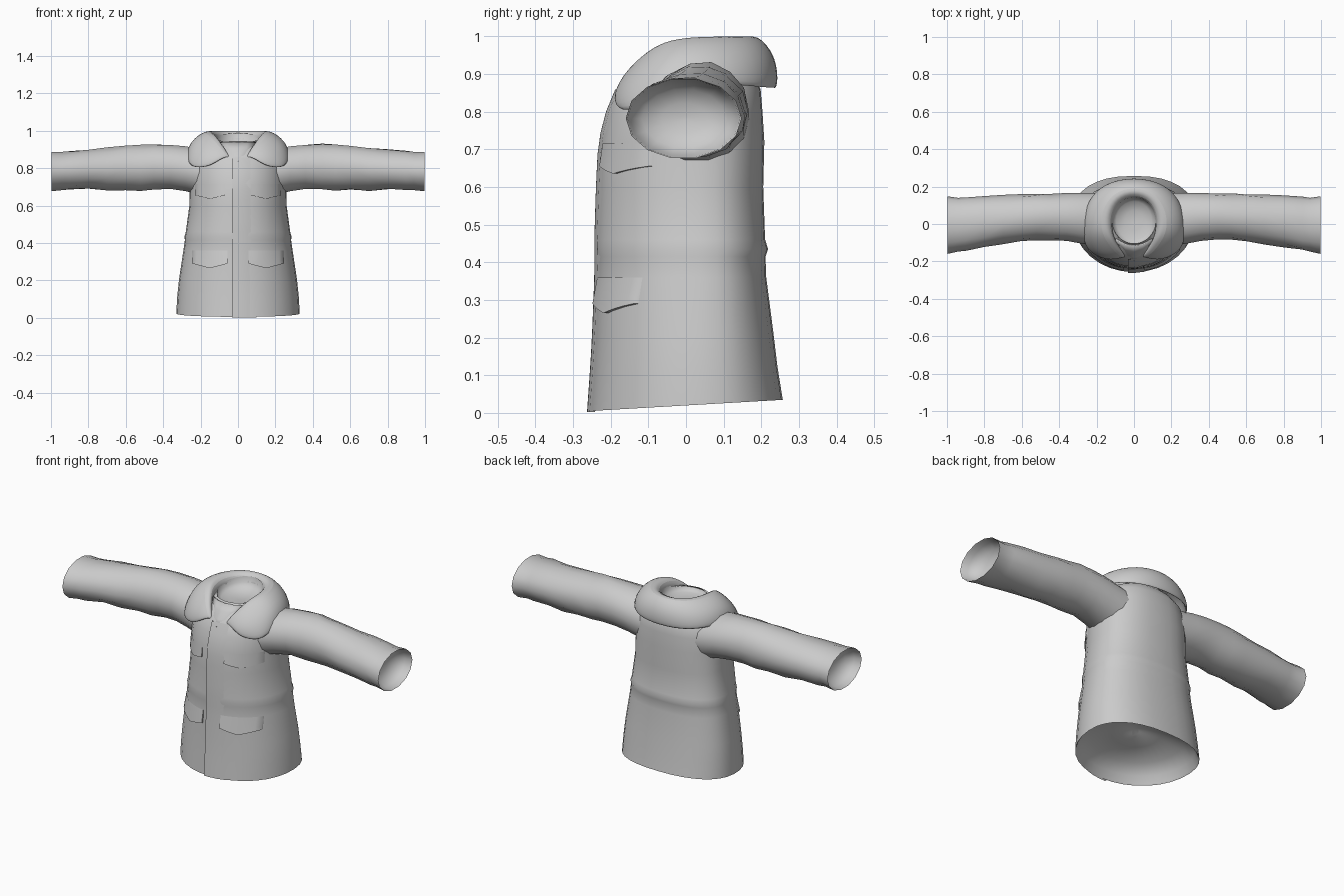
import bpy, bmesh, math, random

if "Cube" in bpy.data.objects:
    bpy.data.objects.remove(bpy.data.objects["Cube"])

random.seed(4)
cloth = bpy.data.materials.new("grey_cloth")
cloth.diffuse_color = (0.6, 0.6, 0.6, 1)
cloth.use_nodes = True
cloth.node_tree.nodes["Principled BSDF"].inputs["Base Color"].default_value = cloth.diffuse_color

# Torso profile: height, half width, front y, back y, y of the widest point
TORSO = [(0.005, .33, -.257, .257, .04), (0.10, .325, -.25, .243, .04), (0.20, .315, -.244, .232, .04),
         (0.36, .292, -.238, .213, .04), (0.415, .284, -.237, .211, .04), (0.435, .286, -.24, .218, .04),
         (0.46, .279, -.238, .21, .04), (0.60, .26, -.234, .205, .035), (0.72, .257, -.228, .208, .03),
         (0.80, .25, -.207, .203, .025), (0.86, .235, -.182, .198, .02), (0.90, .19, -.145, .175, .02),
         (0.925, .14, -.12, .15, .018), (0.945, .115, -.105, .135, .018)]
P_FRONT, P_BACK = 2.05, 2.35


def torso_at(z):
    """Half width, front, back and centre at a height."""
    for a, b in zip(TORSO, TORSO[1:]):
        if z <= b[0]:
            t = max(0, (z - a[0]) / (b[0] - a[0]))
            return [p + (q - p) * t for p, q in zip(a[1:], b[1:])]
    return TORSO[-1][1:]


def front_y(x, z, lift=0.0):
    rx, yf, _, yc = torso_at(z)
    return yc + (yf - yc) * max(0, 1 - min(1, abs(x) / rx) ** P_FRONT) ** (1 / P_FRONT) - lift


def side_x(y, z):
    rx, yf, yb, yc = torso_at(z)
    d, p = (yf - yc, P_FRONT) if y < yc else (yb - yc, P_BACK)
    return rx * max(0, 1 - min(1, (y - yc) / d) ** p) ** (1 / p)


def make(name, rows, closed=False, cap_start=False, cap_end=False, thick=0.0, subdiv=0):
    """Skin a list of point rows into a surface."""
    bm = bmesh.new()
    vs = [[bm.verts.new(p) for p in row] for row in rows]
    n = len(rows[0])
    for a, b in zip(vs, vs[1:]):
        for i in range(n if closed else n - 1):
            j = (i + 1) % n
            bm.faces.new((a[i], a[j], b[j], b[i]))
    if cap_start:
        bm.faces.new(vs[0])
    if cap_end:
        bm.faces.new(vs[-1])
    bmesh.ops.recalc_face_normals(bm, faces=bm.faces)
    me = bpy.data.meshes.new(name)
    bm.to_mesh(me)
    bm.free()
    ob = bpy.data.objects.new(name, me)
    bpy.context.collection.objects.link(ob)
    me.materials.append(cloth)
    if thick:
        m = ob.modifiers.new("thickness", 'SOLIDIFY')
        m.thickness, m.offset = thick, -1
    if subdiv:
        m = ob.modifiers.new("soften", 'SUBSURF')
        m.levels = m.render_levels = subdiv
    bpy.ops.object.select_all(action='DESELECT')
    ob.select_set(True)
    bpy.context.view_layer.objects.active = ob
    bpy.ops.object.shade_smooth_by_angle(angle=math.radians(50))
    return ob


# Torso: hem rises toward the back and turns in to a domed lining
SEG = 32
rows = []
for z, rx, yf, yb, yc in TORSO:
    row = []
    for i in range(SEG):
        a = 2 * math.pi * i / SEG
        c, s = math.cos(a), math.sin(a)
        d, p = (yb - yc, P_BACK) if s > 0 else (yc - yf, P_FRONT)
        x = rx * math.copysign(abs(c) ** (2 / p), c)
        y = yc + d * math.copysign(abs(s) ** (2 / p), s)
        row.append((x, y, z + .03 * (y + .255) / .51 * max(0, 1 - z / .36)))
    rows.append(row)
hem = rows[0]
dome = [[(x * s, .01 + (y - .01) * s, z + h) for x, y, z in hem]
        for s, h in ((.06, .13), (.4, .122), (.75, .09), (.93, .045), (.98, .008))]
make("torso", dome + rows, closed=True, cap_start=True)

# Neck lining: shallow dish inside the collar, lower at the front
rows = []
for z, r, tilt in ((.962, .118, .025), (.94, .112, .015), (.925, .095, .008), (.915, .05, 0), (.912, .01, 0)):
    rows.append([(r * math.cos(a), .018 + 1.08 * r * math.sin(a), z + tilt * math.sin(a))
                 for a in (2 * math.pi * i / 24 for i in range(24))])
make("neck_lining", rows, closed=True, cap_end=True)

# Sleeves: distance out, front, back, bottom, top; cuff turns in to a lining
SLEEVE = [(.22, -.115, .167, .66, .90), (.28, -.105, .167, .674, .92), (.36, -.09, .166, .686, .927),
          (.45, -.085, .163, .683, .932), (.52, -.087, .162, .678, .926), (.60, -.092, .16, .682, .92),
          (.70, -.107, .155, .678, .912), (.80, -.122, .15, .686, .902), (.90, -.14, .144, .682, .894),
          (.94, -.147, .14, .68, .89), (.998, -.16, .148, .674, .89)]
for side, label in ((-1, "left"), (1, "right")):
    rows = []
    for k, (x, y0, y1, z0, z1) in enumerate(SLEEVE):
        row = []
        for i in range(14):
            a = 2 * math.pi * i / 14
            wob = random.uniform(-.004, .004) if 2 < k < 9 else 0
            y = (y0 + y1) / 2 + ((y1 - y0) / 2 + wob) * math.cos(a)
            z = (z0 + z1) / 2 + ((z1 - z0) / 2 + wob) * math.sin(a)
            # seat the armhole on the torso wall
            px = min(x, side_x(y, z) - .006) if k == 0 else x
            row.append((side * px, y, z))
        rows.append(row)
    cuff = rows[-1]
    for s, px in ((.97, .992), (.93, .96), (.72, .925), (.38, .908), (.06, .903)):
        rows.append([(side * px, -.006 + (y + .006) * s, .782 + (z - .782) * s) for _, y, z in cuff])
    make(label + "_sleeve", rows, closed=True, cap_end=True)

# Collar: stations from centre back to lapel tip (inner, fold, outer, edge)
COLLAR = [((0, .14, .93), (0, .155, .99), (0, .20, 1.01), (0, .257, .945), (0, .257, .86)),
          ((.08, .115, .935), (.085, .125, .99), (.115, .165, 1.01), (.165, .212, .945), (.18, .22, .862)),
          ((.115, .04, .935), (.12, .045, .99), (.17, .06, 1.01), (.25, .09, .95), (.27, .1, .875)),
          ((.115, -.03, .93), (.12, -.03, .985), (.17, -.025, 1.005), (.265, -.03, .945), (.28, -.03, .865)),
          ((.10, -.085, .92), (.105, -.085, .965), (.14, -.085, .985), (.235, -.115, .91), (.275, -.105, .83)),
          ((.068, -.13, .875), (.072, -.14, .91), (.09, -.15, .93), (.17, -.182, .875), (.24, -.16, .797)),
          ((.035, -.165, .84), (.038, -.175, .855), (.05, -.182, .868), (.10, -.197, .845), (.15, -.195, .812))]
mirrored = [[(-x, y, z) for x, y, z in st] for st in COLLAR[:0:-1]]
make("collar", mirrored + COLLAR, thick=0.018, subdiv=2)

# Front stand closing the neck below the collar
rows = []
for z, y0, w in ((.835, -.198, .06), (.87, -.178, .075), (.905, -.148, .09), (.94, -.118, .10)):
    rows.append([(w * t, y0 + .035 * t * t, z) for t in (-1, -.5, 0, .5, 1)])
make("neck_stand", rows, thick=0.008)

# Button placket: stepped along one edge, fading into the front
rows = []
for i in range(16):
    z = .002 + .856 * i / 15
    rows.append([(-.032, front_y(-.032, z) + .004, z), (-.032, front_y(-.032, z, .007), z),
                 (0, front_y(0, z, .005), z), (.05, front_y(.05, z, .002), z),
                 (.10, front_y(.10, z) + .003, z)])
make("placket", rows)


def flap(name, side, x0, x1, top, drop, point, lift):
    """Pocket flap wrapped on the torso, with a pointed lower edge."""
    rows = []
    across = [0] + [i / 8 for i in range(9)] + [1]
    for k in range(6):
        t = min(k, 4) / 4
        row = []
        for i, u in enumerate(across):
            x = x0 + (x1 - x0) * u
            z = top - t * (drop + point * (1 - abs(2 * u - 1)))
            off = -.004 if k == 5 or i in (0, len(across) - 1) else .002 + lift * t
            row.append((side * x, front_y(x, z, off), z))
        rows.append(row)
    make(name, rows)


for side, label in ((-1, "left"), (1, "right")):
    flap(label + "_lower_flap", side, .055, .245, .36, .07, .025, .01)
    flap(label + "_chest_flap", side, .07, .23, .715, .06, .02, .006)
